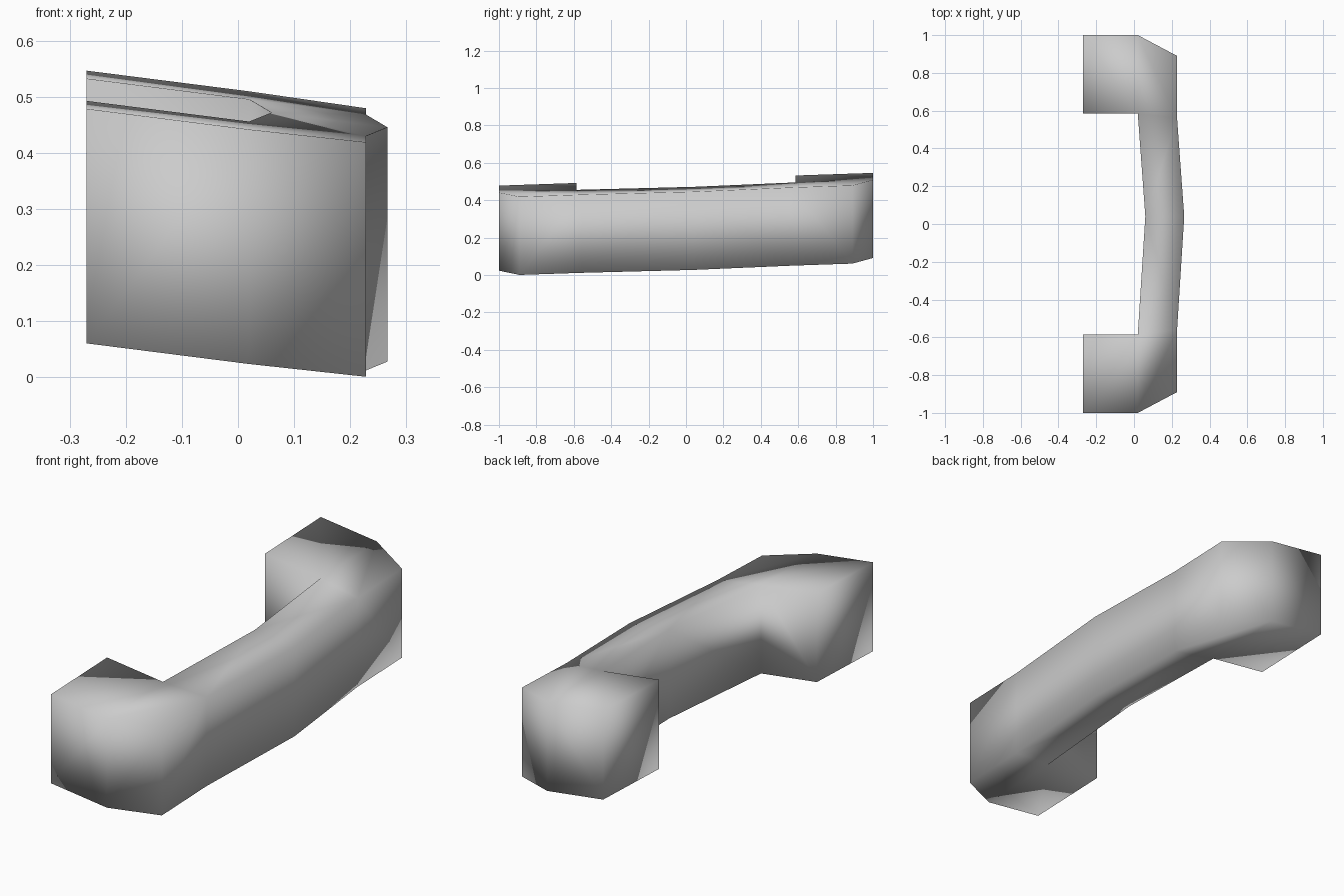
import bpy, bmesh

cube = bpy.data.objects.get("Cube")
if cube:
    bpy.data.objects.remove(cube, do_unlink=True)

HEIGHT = 0.418

# Plan of one half: outer edge and inner edge, from mounting foot to bar
outer = [(-0.27, 1.0), (0.02, 1.0), (0.228, 0.89), (0.228, 0.56)]
inner = [(-0.27, 0.585), (0.02, 0.585)]
mid_outer, mid_inner = (0.266, 0.04), (0.06, 0.04)


def tilt(x, y):
    """Underside height of the gently sloping handle."""
    return 0.06 - 0.127 * x + 0.034 * y


bm = bmesh.new()
pairs = {}


def column(p):
    """Bottom and top vertex above one plan point, shared between faces."""
    if p not in pairs:
        z = tilt(*p)
        pairs[p] = (bm.verts.new((*p, z)), bm.verts.new((*p, z + HEIGHT)))
    return pairs[p]


# Top and bottom panels: foot, corner and half of the bar, for both ends
for side in (-1, 1):
    o = [(x, y * side) for x, y in outer]
    i = [(x, y * side) for x, y in inner]
    for panel in ([o[0], o[1], i[1], i[0]],
                  [o[1], o[2], o[3], i[1]],
                  [o[3], mid_outer, mid_inner, i[1]]):
        for level in (0, 1):
            bm.faces.new([column(p)[level] for p in panel])
    # Upright walls around the end
    for path in (o + [mid_outer], [o[0]] + i + [mid_inner]):
        for a, b in zip(path, path[1:]):
            (a0, a1), (b0, b1) = column(a), column(b)
            bm.faces.new((a0, b0, b1, a1))

bmesh.ops.recalc_face_normals(bm, faces=bm.faces)
for face in bm.faces:
    face.smooth = True
mesh = bpy.data.meshes.new("pull_handle")
bm.to_mesh(mesh)
bm.free()

# Plain grey finish
grey = bpy.data.materials.new("light_grey")
grey.use_nodes = True
colour = (0.6, 0.6, 0.6, 1.0)
grey.diffuse_color = colour
grey.node_tree.nodes["Principled BSDF"].inputs["Base Color"].default_value = colour
mesh.materials.append(grey)

handle = bpy.data.objects.new("pull_handle", mesh)
bpy.context.collection.objects.link(handle)
